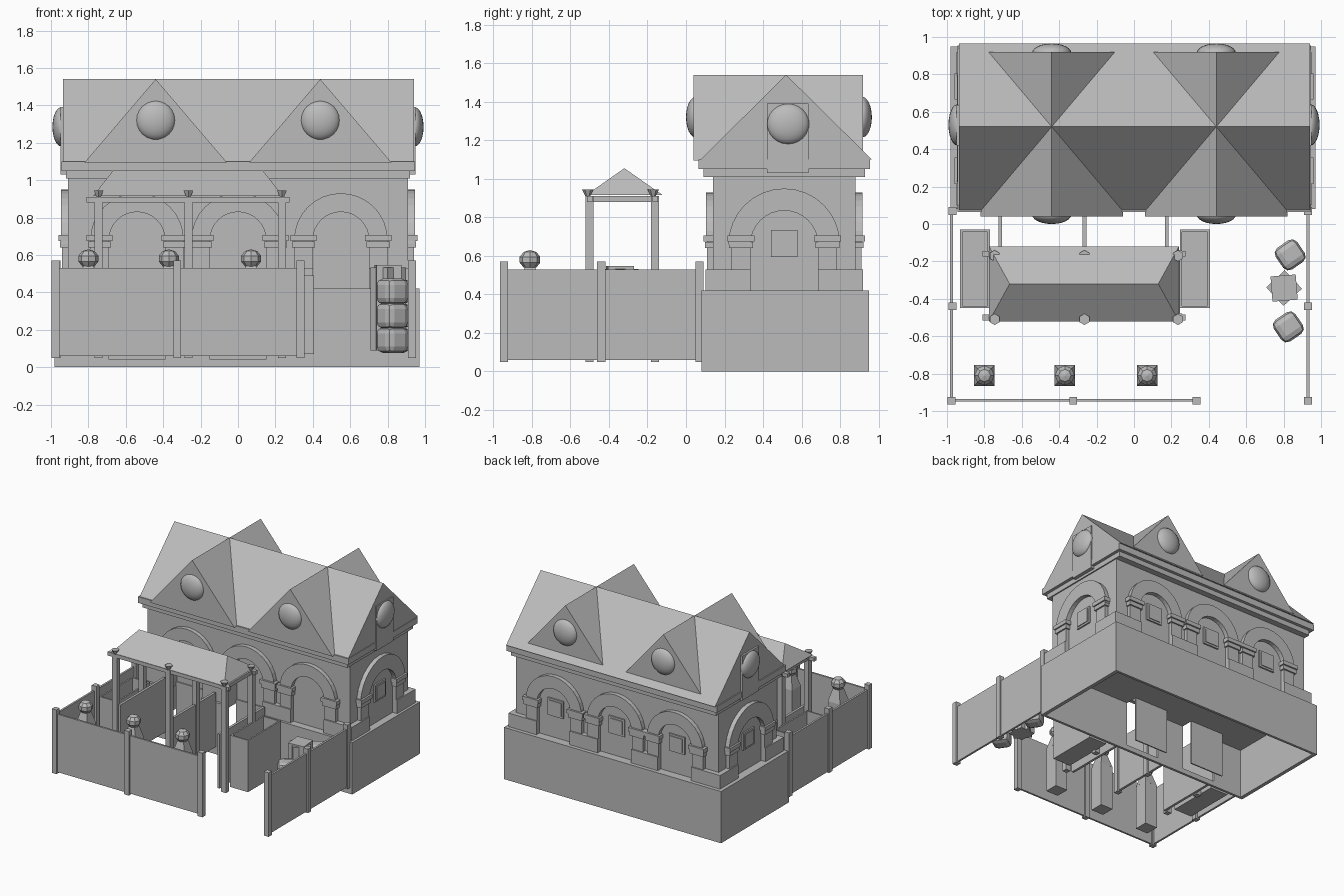
import bpy, bmesh, math
from mathutils import Matrix, Vector

old = bpy.data.objects.get("Cube")
if old:
    bpy.data.objects.remove(old, do_unlink=True)

stone = bpy.data.materials.new("plain grey")
stone.use_nodes = True
GREY = (0.5, 0.5, 0.5, 1)
stone.diffuse_color = GREY
stone.node_tree.nodes["Principled BSDF"].inputs["Base Color"].default_value = GREY


def finish(bm, name):
    bmesh.ops.recalc_face_normals(bm, faces=bm.faces)
    me = bpy.data.meshes.new(name)
    bm.to_mesh(me)
    bm.free()
    me.materials.append(stone)
    ob = bpy.data.objects.new(name, me)
    bpy.context.collection.objects.link(ob)
    return ob


def box(name, x, y, z, turn=0):
    bm = bmesh.new()
    size = Vector((x[1] - x[0], y[1] - y[0], z[1] - z[0]))
    mid = Vector((sum(x), sum(y), sum(z))) / 2
    m = Matrix.Translation(mid) @ Matrix.Rotation(turn, 4, 'Z') @ Matrix.Diagonal((*size, 1))
    bmesh.ops.create_cube(bm, size=1, matrix=m)
    return finish(bm, name)


def post(name, x, y, z0, z1, w):
    return box(name, (x - w / 2, x + w / 2), (y - w / 2, y + w / 2), (z0, z1))


def extrude(name, pts, direction):
    # closed outline pushed along a direction
    bm = bmesh.new()
    face = bm.faces.new([bm.verts.new(p) for p in pts])
    out = bmesh.ops.extrude_face_region(bm, geom=[face])
    bmesh.ops.translate(bm, vec=direction, verts=[v for v in out["geom"] if isinstance(v, bmesh.types.BMVert)])
    return finish(bm, name)


def arc(r, spring, n=16):
    return [(r * math.cos(math.pi * i / n), spring + r * math.sin(math.pi * i / n)) for i in range(n + 1)]


def ball(name, mid, scale, smooth=True, seg=24, rings=12):
    bm = bmesh.new()
    bmesh.ops.create_uvsphere(bm, u_segments=seg, v_segments=rings, radius=1,
                              matrix=Matrix.Translation(mid) @ Matrix.Diagonal((*scale, 1)))
    for f in bm.faces:
        f.smooth = smooth
    return finish(bm, name)


def cut(target, cutter):
    mod = target.modifiers.new("cut", 'BOOLEAN')
    mod.object = cutter
    mod.operation = 'DIFFERENCE'
    mod.solver = 'EXACT'
    cutter.hide_render = True
    cutter.hide_viewport = True
    cutter.display_type = 'WIRE'


# Hollow base and main walls, with two arched doorways
base = box("base", (-0.98, 0.97), (0.08, 0.95), (0, 0.42))
cut(base, box("base_cutter", (-0.95, 0.94), (0.1, 0.93), (-0.1, 0.4)))
walls = box("walls", (-0.91, 0.91), (0.14, 0.88), (0.42, 1.03))
for cx in (-0.54, 0):
    outline = [(0.15, 0.04)] + arc(0.15, 0.68) + [(-0.15, 0.04)]
    cutter = extrude("door_cutter", [(cx + u, 0, z) for u, z in outline], (0, 0.2, 0))
    cut(base, cutter)
    cut(walls, cutter)
    box("door_lower", (cx - 0.15, cx + 0.15), (0.19, 0.2), (0.04, 0.43))


# Arched bays: each side has its own placing of (along, out, z)
def bay(place, c, r0, r1, spring, left, right, window):
    def slab(name, a, d, z):
        p, q = place(a[0], d[0]), place(a[1], d[1])
        box(name, sorted((p[0], q[0])), sorted((p[1], q[1])), z)
    ring = arc(r1, spring) + arc(r0, spring)[::-1]
    start, end = place(0, 0), place(0, 0.035)
    extrude("arch", [(*place(c + u, 0), z) for u, z in ring], (end[0] - start[0], end[1] - start[1], 0))
    for s, edge in ((-1, left), (1, right)):
        inner = c + s * r0
        slab("plinth", (inner, edge), (-0.01, 0.04), (0.41, 0.53))
        slab("pier", (inner, inner + s * 0.1), (-0.01, 0.03), (0.52, spring))
        for z, grow in ((0.64, 0.012), (0.675, 0.02)):
            slab("capital", (inner - s * grow, inner + s * (0.1 + grow)), (-0.01, 0.03 + grow), (z, z + 0.032))
    if window:
        for w, d in ((0.07, 0.012), (0.055, 0.018)):
            slab("window", (c - w, c + w), (-0.01, d), (0.665 - w, 0.665 + w))


fronts = (-0.54, 0, 0.55)
for place, win in ((lambda a, d: (a, 0.14 - d), False), (lambda a, d: (a, 0.88 + d), True)):
    for i, c in enumerate(fronts):
        left = -0.95 if i == 0 else (c + fronts[i - 1]) / 2
        right = 0.95 if i == 2 else (c + fronts[i + 1]) / 2
        bay(place, c, 0.15, 0.25, 0.68, left, right, win)
for place in (lambda a, d: (0.91 + d, a), lambda a, d: (-0.91 - d, a)):
    bay(place, 0.51, 0.175, 0.29, 0.66, 0.1, 0.92, True)

# Cornice
box("cornice_lower", (-0.92, 0.92), (0.09, 0.93), (1.01, 1.055))
box("cornice_upper", (-0.945, 0.945), (0.065, 0.955), (1.05, 1.1))

# Main roof crossed by two gable roofs
extrude("main_roof", [(-0.935, 0.075, 1.1), (-0.935, 0.965, 1.1), (-0.935, 0.52, 1.54)], (1.875, 0, 0))
for cx in (-0.44, 0.44):
    extrude("gable_roof", [(cx - 0.38, 0.04, 1.095), (cx + 0.38, 0.04, 1.095), (cx, 0.04, 1.54)], (0, 0.88, 0))
    for y in (0.05, 0.915):
        ball("round_window", (cx, y, 1.32), (0.105, 0.05, 0.105))
for s in (-1, 1):
    ball("round_window", (s * 0.945, 0.53, 1.285), (0.047, 0.11, 0.105))
    box("window_panel", sorted((s * 0.9, s * 0.95)), (0.42, 0.635), (1.03, 1.39))

# Yard fence
for x, y in ((-0.975, -0.945), (-0.325, -0.945), (0.335, -0.945), (0.93, -0.945),
             (-0.97, -0.44), (0.93, -0.44), (-0.97, 0.07), (0.93, 0.07)):
    post("fence_post", x, y, 0.05, 0.57, 0.042)
box("front_fence", (-0.975, 0.335), (-0.95, -0.935), (0.06, 0.53))
for x in (-0.975, 0.93):
    box("side_fence", (x - 0.008, x + 0.008), (-0.945, 0.08), (0.06, 0.53))

# Canopy frame and stall partitions
for x in (-0.745, -0.265, 0.235):
    for y in (-0.5, -0.16):
        post("canopy_post", x, y, 0.05, 0.91, 0.042)
        bm = bmesh.new()
        bmesh.ops.create_cone(bm, cap_ends=True, segments=6, radius1=0.01, radius2=0.03, depth=0.04,
                              matrix=Matrix.Translation((x, y - 0.01, 0.925)))
        finish(bm, "post_cap")
    px = x + 0.03 if x < -0.5 else x - 0.06 if x > 0 else x
    box("stall_partition", (px - 0.01, px + 0.01), (-0.5, 0.08), (0.06, 0.5))
    box("cross_beam", (x - 0.012, x + 0.012), (-0.5, -0.16), (0.88, 0.91))
for y in (-0.5, -0.16):
    box("long_beam", (-0.81, 0.275), (y - 0.015, y + 0.015), (0.88, 0.91))

# Hipped canopy roof
bm = bmesh.new()
a, b, c, d = [bm.verts.new(p) for p in
              ((-0.775, -0.52, 0.915), (0.24, -0.52, 0.915), (0.24, -0.12, 0.915), (-0.775, -0.12, 0.915))]
e, f = bm.verts.new((-0.665, -0.32, 1.055)), bm.verts.new((0.13, -0.32, 1.055))
for loop in ((a, b, f, e), (b, c, f), (c, d, e, f), (d, a, e), (d, c, b, a)):
    bm.faces.new(loop)
finish(bm, "canopy_roof")

# Open troughs either side of the canopy
for x0, x1 in ((-0.93, -0.77), (0.245, 0.405)):
    trough = box("trough", (x0, x1), (-0.45, -0.03), (0.07, 0.49))
    cut(trough, box("trough_cutter", (x0 + 0.012, x1 - 0.012), (-0.438, -0.042), (0.09, 0.6)))

# Stands topped with faceted balls
for x in (-0.8, -0.37, 0.07):
    post("stand", x, -0.81, 0.08, 0.44, 0.11)
    bm = bmesh.new()
    bmesh.ops.create_cone(bm, cap_ends=True, segments=4, radius1=0.078, radius2=0.04, depth=0.1,
                          matrix=Matrix.Translation((x, -0.81, 0.49)) @ Matrix.Rotation(math.pi / 4, 4, 'Z'))
    finish(bm, "stand_neck")
    ball("faceted_ball", (x, -0.81, 0.58), (0.056, 0.056, 0.05), False, 8, 5)

# Crate pile and two stacks of rounded lumps
for turn in (0.08, 0.75):
    box("crate", (0.735, 0.87), (-0.41, -0.275), (0.09, 0.548 - turn * 0.02), turn)
for x, y in ((0.835, -0.165), (0.825, -0.55)):
    for z in (0.145, 0.275, 0.405):
        bm = bmesh.new()
        bmesh.ops.create_cube(bm, size=0.14, matrix=Matrix.Translation((x, y, z)) @ Matrix.Rotation(0.6, 4, 'Z'))
        bmesh.ops.bevel(bm, geom=bm.edges[:], offset=0.035, segments=2, affect='EDGES', profile=0.5)
        finish(bm, "stacked_lump")
